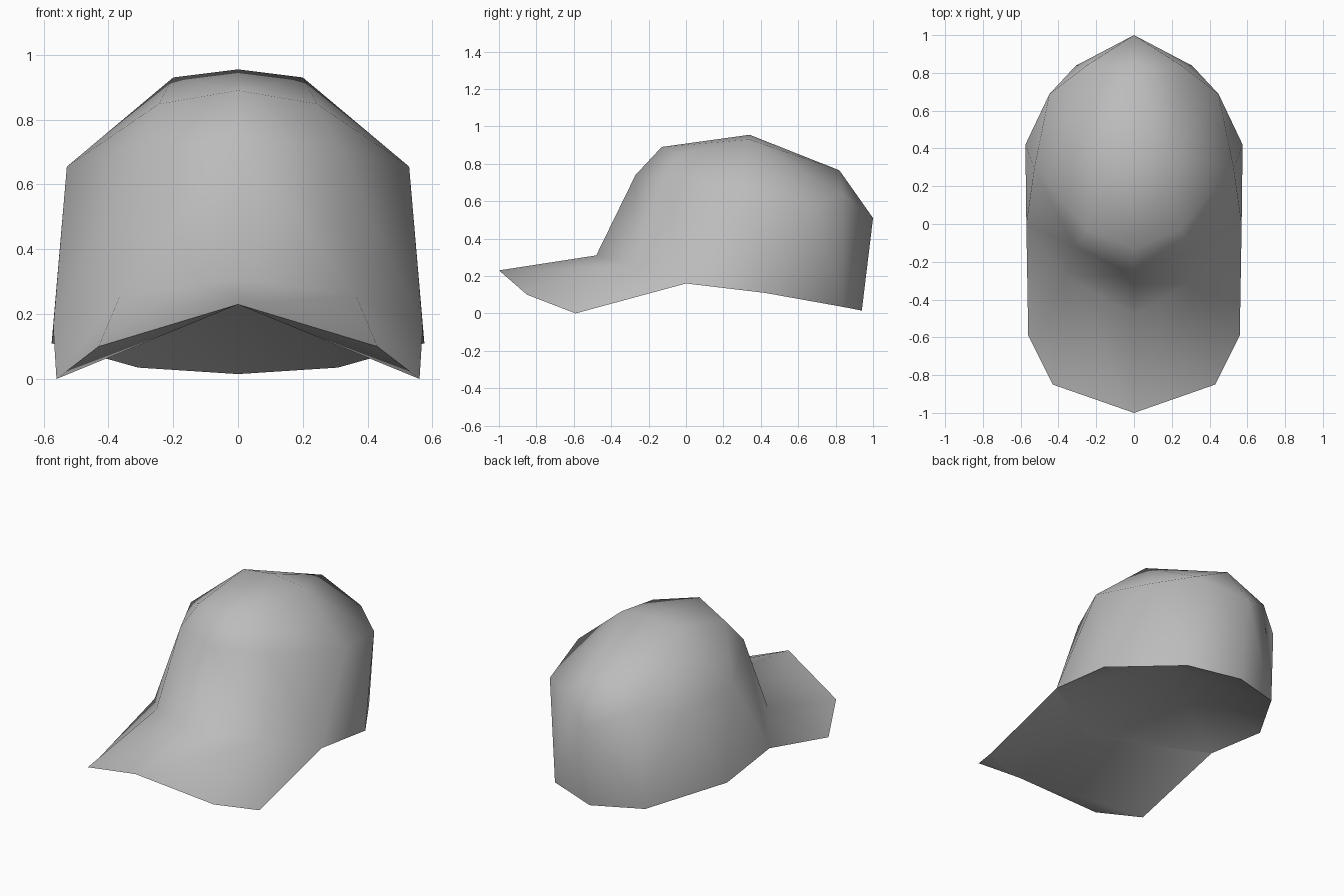
import bpy, bmesh

cube = bpy.data.objects.get("Cube")
if cube:
    bpy.data.objects.remove(cube)

# One cloth colour
cloth = bpy.data.materials.new("grey_cloth")
cloth.use_nodes = True
grey = (0.5, 0.5, 0.5, 1)
cloth.diffuse_color = grey
cloth.node_tree.nodes["Principled BSDF"].inputs["Base Color"].default_value = grey

# Left half of the cap as rings, each running from back centre to front centre
rim = [(0, .94, .015), (.308, .838, .035), (.575, .42, .11),
       (.57, 0, .16), (.365, -.275, .255), (0, -.48, .31)]
waist = [(0, 1, .51), (.25, .84, .636), (.448, .688, .585),
         (.528, .295, .655), (.31, -.12, .715), (0, -.27, .74)]
shoulder = [(0, .82, .765), (.2, .34, .93), (.245, -.03, .848), (0, -.13, .89)]
brim_edge = [(.56, -.59, 0), (.43, -.85, .1), (0, -1, .23)]
centre = [(0, .34, .955), (0, -.41, .24), (0, .25, .4)]

bm = bmesh.new()
rim, waist, shoulder, brim_edge, centre = (
    [bm.verts.new(p) for p in ring]
    for ring in (rim, waist, shoulder, brim_edge, centre))
corner, bend, tip = brim_edge
top, fold, hollow = centre


def face(*verts):
    return bm.faces.new(verts)


# Side wall, split in two triangles at the back
face(rim[0], waist[0], rim[1])
face(rim[1], waist[0], waist[1])
for i in range(1, len(rim) - 1):
    face(rim[i], waist[i], waist[i + 1], rim[i + 1])

# Sloping band: back, side and front panels
s, w = shoulder, waist
face(w[0], s[0], w[1])
face(w[1], s[0], s[1], w[2])
face(w[2], s[1], w[3])
face(w[3], s[1], s[2], w[4])
face(w[4], s[2], s[3], w[5])

# Top panels
face(s[0], top, s[1])
face(s[1], top, s[3], s[2])

# Brim upper side: side gusset, bent edge and main panel
face(rim[3], rim[4], corner)
face(rim[4], bend, corner)
face(rim[4], rim[5], tip, bend)

# Brim underside and the hollow inside the crown
under_brim = [face(corner, bend, tip),
              face(corner, tip, fold),
              face(corner, fold, rim[3])]
opening = rim[:4] + [fold]
inside = [face(a, b, hollow) for a, b in zip(opening, opening[1:])]

# Turn all faces outward
bmesh.ops.recalc_face_normals(bm, faces=bm.faces[:])
bm.normal_update()
if sum(f.normal.z for f in top.link_faces) < 0:
    bmesh.ops.reverse_faces(bm, faces=bm.faces[:])

# Smooth shading, with crisp edges where brim, hollow and outside meet
groups = {f: 1 for f in under_brim} | {f: 2 for f in inside}
for f in bm.faces:
    f.smooth = True
for e in bm.edges:
    e.smooth = len({groups.get(f, 0) for f in e.link_faces}) == 1

mesh = bpy.data.meshes.new("cap_shell")
bm.to_mesh(mesh)
bm.free()
mesh.materials.append(cloth)
cap = bpy.data.objects.new("cap_shell", mesh)
bpy.context.collection.objects.link(cap)

# Right half by mirroring
mirror = cap.modifiers.new("right_half", 'MIRROR')
mirror.use_clip = True
mirror.merge_threshold = 0.001
